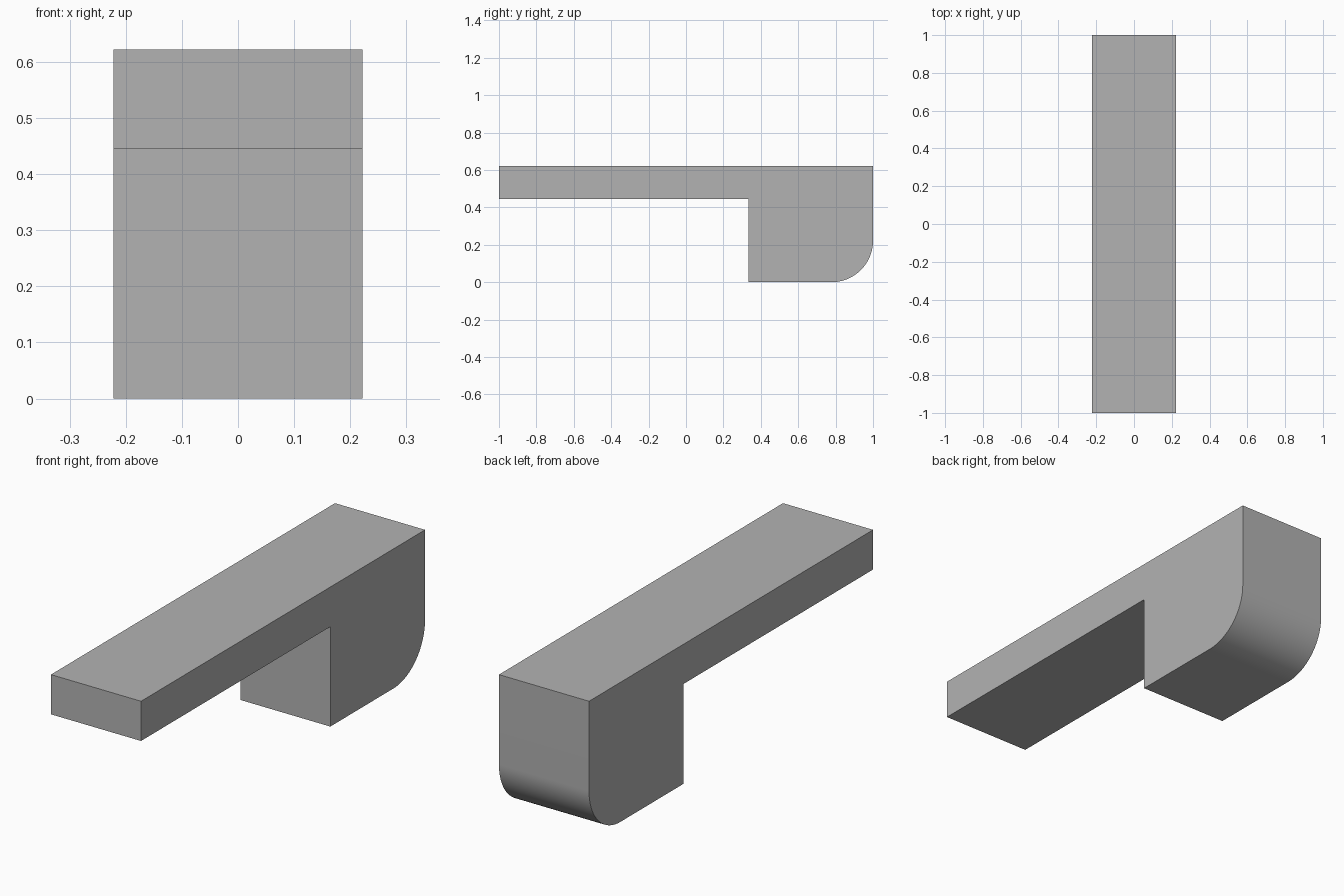
import bpy
import bmesh
import math

cube = bpy.data.objects.get("Cube")
if cube:
    bpy.data.objects.remove(cube, do_unlink=True)

# Overall proportions
HALF_WIDTH = 0.222
HEIGHT = 0.622
ARM_BOTTOM = 0.445
LEG_FRONT = 0.333
RADIUS = 0.222
ARC_STEPS = 24

# Material
grey = bpy.data.materials.new("plain grey")
grey.use_nodes = True
colour = (0.45, 0.45, 0.45, 1)
grey.diffuse_color = colour
grey.node_tree.nodes["Principled BSDF"].inputs["Base Color"].default_value = colour

# Side profile (y, z): long arm, square block, rounded lower back corner
profile = [(-1, HEIGHT), (-1, ARM_BOTTOM), (LEG_FRONT, ARM_BOTTOM), (LEG_FRONT, 0)]
for i in range(ARC_STEPS + 1):
    a = math.pi / 2 * i / ARC_STEPS
    profile.append((1 - RADIUS + RADIUS * math.sin(a), RADIUS - RADIUS * math.cos(a)))
profile.append((1, HEIGHT))

# Extrude the profile across the width
bm = bmesh.new()
side = bm.faces.new([bm.verts.new((-HALF_WIDTH, y, z)) for y, z in profile])
extruded = bmesh.ops.extrude_face_region(bm, geom=[side], use_keep_orig=True)
moved = [g for g in extruded["geom"] if isinstance(g, bmesh.types.BMVert)]
bmesh.ops.translate(bm, verts=moved, vec=(2 * HALF_WIDTH, 0, 0))
bmesh.ops.recalc_face_normals(bm, faces=bm.faces)

mesh = bpy.data.meshes.new("handle_body")
bm.to_mesh(mesh)
bm.free()
mesh.materials.append(grey)
body = bpy.data.objects.new("handle_body", mesh)
bpy.context.collection.objects.link(body)

# Smooth the rounded corner, keep the other edges crisp
bpy.ops.object.select_all(action='DESELECT')
body.select_set(True)
bpy.context.view_layer.objects.active = body
bpy.ops.object.shade_smooth_by_angle(angle=math.radians(30))
